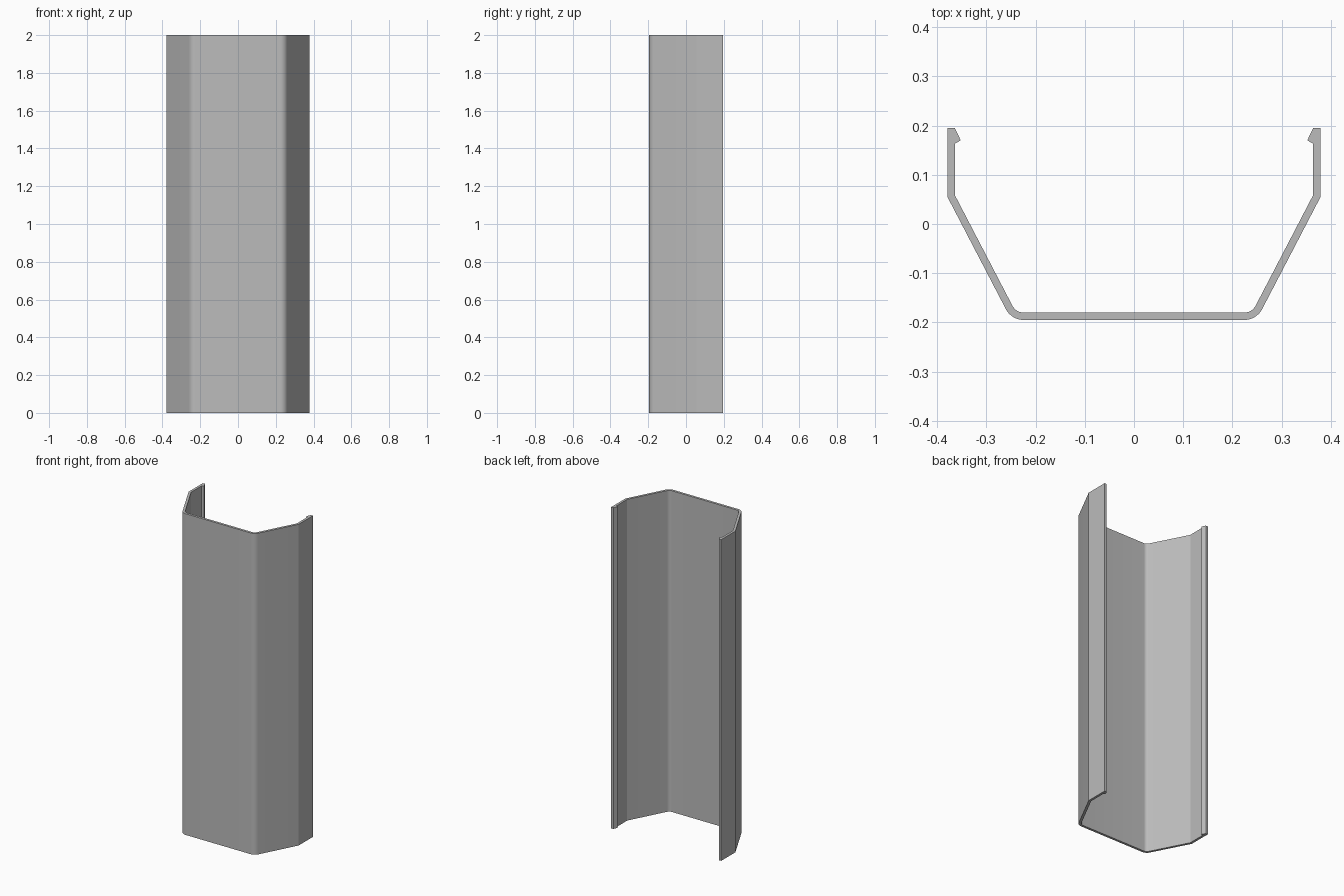
import bpy
import bmesh
from math import sin, cos, radians

cube = bpy.data.objects.get("Cube")
if cube:
    bpy.data.objects.remove(cube, do_unlink=True)

HEIGHT = 2.0
SLANT = 62.4           # angle of the slanted side from the front plate
CENTRE = (0.224, -0.154)
OUTER_R, WALL = 0.041, 0.015
STEPS = 8

grey = bpy.data.materials.new("plain grey")
grey.use_nodes = True
colour = (0.5, 0.5, 0.5, 1)
grey.diffuse_color = colour
grey.node_tree.nodes["Principled BSDF"].inputs["Base Color"].default_value = colour


def bend(radius):
    """Rounded front corner, from the front plate to the slanted side."""
    angles = [radians(SLANT * i / STEPS) for i in range(STEPS + 1)]
    return [(CENTRE[0] + radius * sin(a), CENTRE[1] - radius * cos(a)) for a in angles]


# Half profile of the channel: outer skin, hooked lip, inner skin
outer = bend(OUTER_R) + [(0.379, 0.055)]
lip = [(0.379, 0.195), (0.364, 0.195), (0.352, 0.170), (0.364, 0.163)]
inner = [(0.364, 0.0587)] + bend(OUTER_R - WALL)[::-1]


def mirrored(points):
    return [(-x, y) for x, y in reversed(points)]


half = outer + lip + inner
profile = half + mirrored(half)

# Extrude the full cross-section upwards
bm = bmesh.new()
base = bm.faces.new([bm.verts.new((x, y, 0)) for x, y in profile])
result = bmesh.ops.extrude_face_region(bm, geom=[base], use_keep_orig=True)
top = [v for v in result["geom"] if isinstance(v, bmesh.types.BMVert)]
bmesh.ops.translate(bm, verts=top, vec=(0, 0, HEIGHT))
bmesh.ops.recalc_face_normals(bm, faces=bm.faces)

mesh = bpy.data.meshes.new("channel_cover")
bm.to_mesh(mesh)
bm.free()
mesh.materials.append(grey)
channel = bpy.data.objects.new("channel_cover", mesh)
bpy.context.collection.objects.link(channel)

# Smooth the rounded corners, keep the folds sharp
bpy.ops.object.select_all(action="DESELECT")
channel.select_set(True)
bpy.context.view_layer.objects.active = channel
bpy.ops.object.shade_smooth_by_angle(angle=radians(20))
